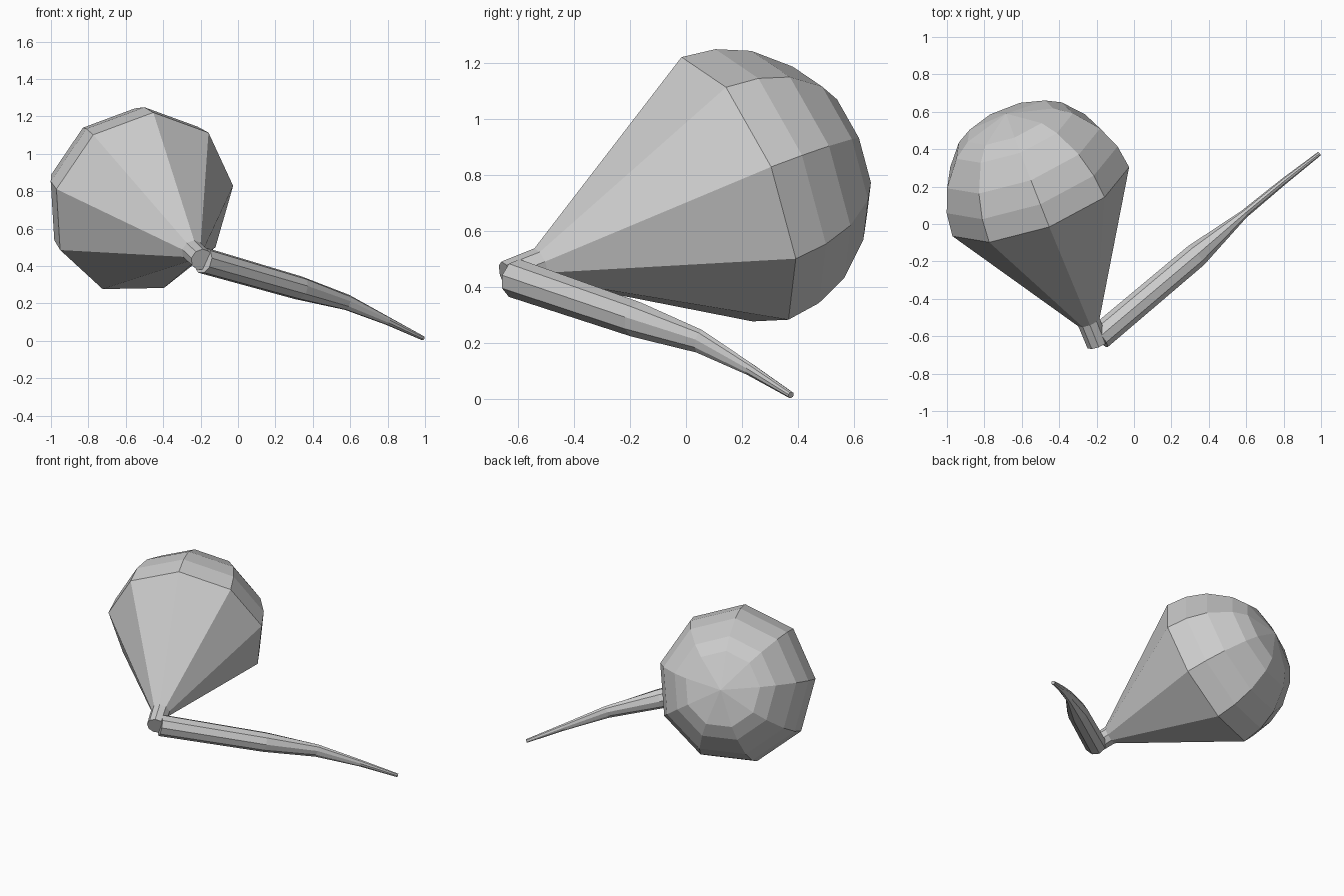
import bpy, bmesh, math
from mathutils import Vector

if "Cube" in bpy.data.objects:
    bpy.data.objects.remove(bpy.data.objects["Cube"])

SIDES = 9


def loft(name, rings, up, apex=None):
    """Skin rings of (centre, direction, radius along up, radius across)."""
    bm = bmesh.new()
    loops = []
    for centre, axis, ru, rv in rings:
        axis = axis.normalized()
        u = (up - axis * up.dot(axis)).normalized()
        v = axis.cross(u)
        loops.append([bm.verts.new(centre
                                   + u * ru * math.cos(2 * math.pi * i / SIDES)
                                   + v * rv * math.sin(2 * math.pi * i / SIDES))
                      for i in range(SIDES)])
    for a, b in zip(loops, loops[1:]):
        for i in range(SIDES):
            j = (i + 1) % SIDES
            bm.faces.new((a[i], a[j], b[j], b[i]))
    bm.faces.new(loops[0][::-1])
    if apex is None:
        bm.faces.new(loops[-1])
    else:
        tip = bm.verts.new(apex)
        for i in range(SIDES):
            bm.faces.new((loops[-1][i], loops[-1][(i + 1) % SIDES], tip))
    bmesh.ops.recalc_face_normals(bm, faces=bm.faces[:])
    mesh = bpy.data.meshes.new(name)
    bm.to_mesh(mesh)
    bm.free()
    ob = bpy.data.objects.new(name, mesh)
    bpy.context.collection.objects.link(ob)
    return ob


# Bulb: narrow neck, straight cone, then a faceted dome
centre = Vector((-0.508, 0.148, 0.736))
axis = Vector((-0.348, 0.875, 0.335)).normalized()
profile = [(-0.90, 0.06), (-0.765, 0.062), (0, 0.515), (0.132, 0.498),
           (0.26, 0.446), (0.39, 0.34), (0.45, 0.25)]
loft("bulb", [(centre + axis * t, axis, r, r) for t, r in profile],
     Vector((0.11, -0.326, 0.94)), apex=centre + axis * 0.505)

# Stem: thick at the neck, flattened and tapering to a thin tip
path = [((-0.186, -0.605, 0.43), 0.071, 0.071),
        ((0.33, -0.17, 0.282), 0.064, 0.067),
        ((0.585, 0.05, 0.205), 0.043, 0.023),
        ((0.80, 0.227, 0.107), 0.023, 0.018),
        ((0.99, 0.375, 0.014), 0.012, 0.012)]
pts = [Vector(p[0]) for p in path]
stem = []
for i, (p, ru, rv) in enumerate(path):
    d = pts[min(i + 1, len(pts) - 1)] - pts[max(i - 1, 0)]
    stem.append((pts[i], d, ru, rv))
loft("stem", stem, Vector((0, 0, 1)))
